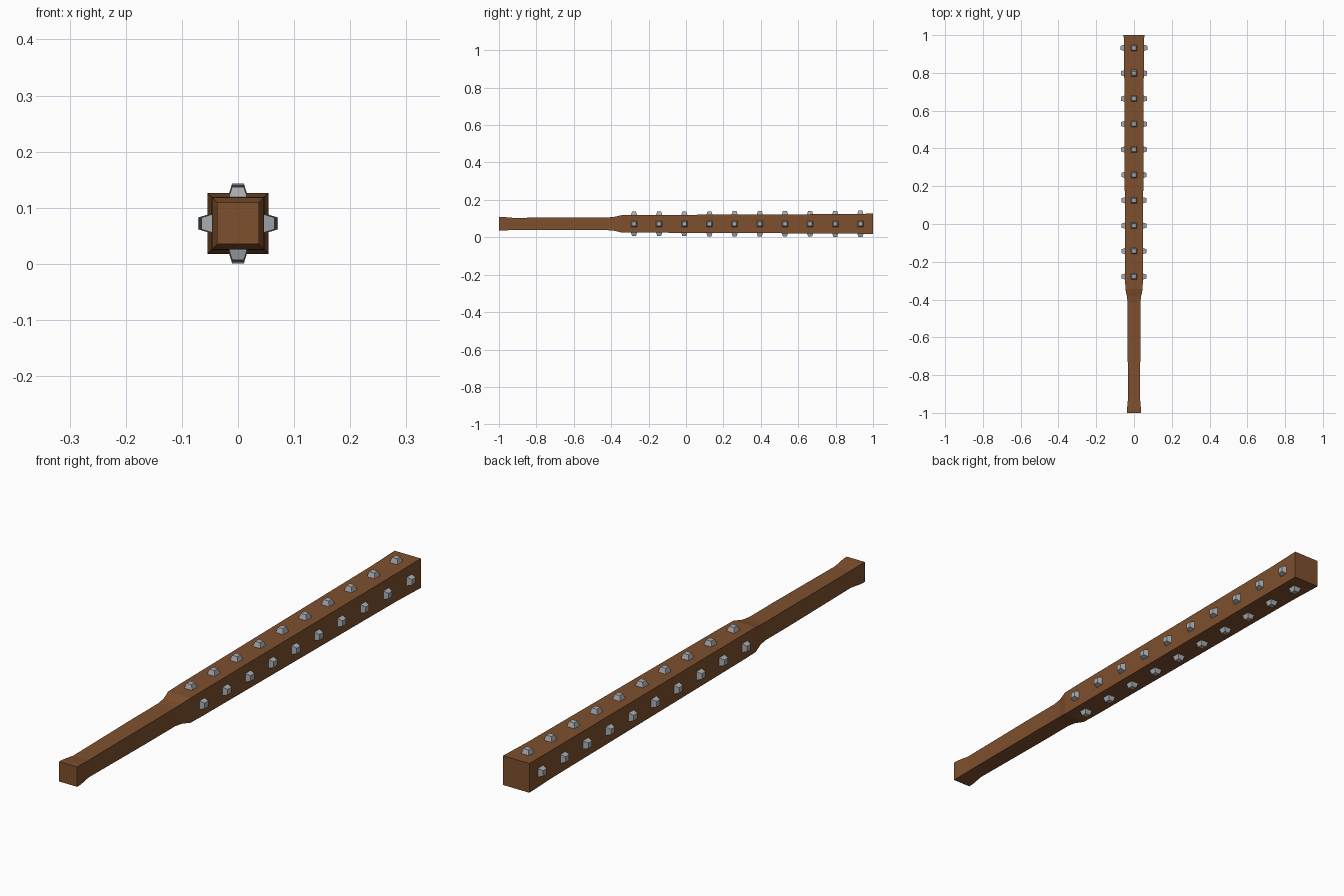
import bpy
import bmesh
from math import pi
from mathutils import Matrix

cube = bpy.data.objects.get("Cube")
if cube:
    bpy.data.objects.remove(cube, do_unlink=True)

AXIS_Z = 0.072


def make_material(name, color):
    mat = bpy.data.materials.new(name)
    mat.use_nodes = True
    mat.diffuse_color = color
    mat.node_tree.nodes["Principled BSDF"].inputs["Base Color"].default_value = color
    return mat


def make_object(name, bm, mat):
    bmesh.ops.recalc_face_normals(bm, faces=bm.faces)
    mesh = bpy.data.meshes.new(name)
    bm.to_mesh(mesh)
    bm.free()
    mesh.materials.append(mat)
    obj = bpy.data.objects.new(name, mesh)
    bpy.context.collection.objects.link(obj)
    return obj


wood = make_material("brown wood", (0.21, 0.08, 0.027, 1))
metal = make_material("grey metal", (0.40, 0.42, 0.44, 1))

# Square shaft: (position along y, half width), from pommel to striking end
PROFILE = [(-1.0, 0.037), (-0.98, 0.037), (-0.925, 0.032), (-0.57, 0.034),
           (-0.42, 0.034), (-0.385, 0.037), (-0.345, 0.046), (-0.27, 0.047),
           (0.86, 0.052), (1.0, 0.0545)]


def half_width(y):
    for (y0, w0), (y1, w1) in zip(PROFILE, PROFILE[1:]):
        if y0 <= y <= y1:
            return w0 + (w1 - w0) * (y - y0) / (y1 - y0)


bm = bmesh.new()
rings = []
for y, w in PROFILE:
    corners = [(-w, -w), (w, -w), (w, w), (-w, w)]
    rings.append([bm.verts.new((x, y, AXIS_Z + z)) for x, z in corners])
for a, b in zip(rings, rings[1:]):
    for i in range(4):
        j = (i + 1) % 4
        bm.faces.new((a[i], a[j], b[j], b[i]))
bm.faces.new(rings[0])
bm.faces.new(rings[-1])
make_object("club_shaft", bm, wood)

# Tapered square studs, one row of ten on each of the four sides
COUNT, FIRST, STEP = 10, -0.278, 0.1345
SINK, HEIGHT = 0.008, 0.018
for side, name in enumerate(("top", "left", "bottom", "right")):
    bm = bmesh.new()
    turn = Matrix.Translation((0, 0, AXIS_Z)) @ Matrix.Rotation(side * pi / 2, 4, "Y")
    for n in range(COUNT):
        y = FIRST + n * STEP
        w = half_width(y)
        stud = bmesh.ops.create_cube(bm, size=1)["verts"]
        for v in stud:
            upper = v.co.z > 0
            size = 0.021 if upper else 0.037
            v.co.x *= size
            v.co.y = v.co.y * size + y
            v.co.z = w + (HEIGHT if upper else -SINK)
        bmesh.ops.transform(bm, matrix=turn, verts=stud)
    make_object(name + "_studs", bm, metal)
